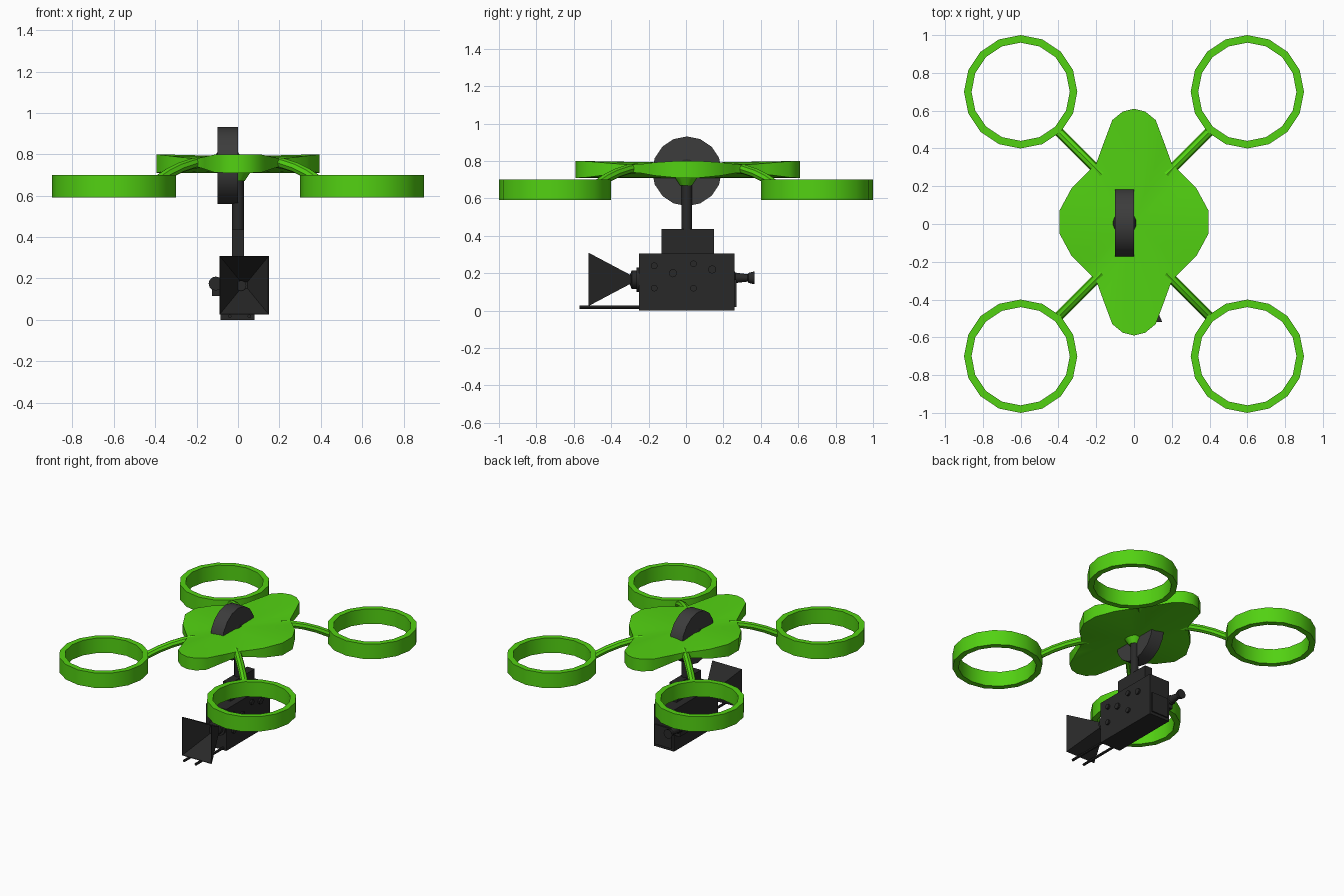
import bpy, bmesh, math
from mathutils import Vector

if "Cube" in bpy.data.objects:
    bpy.data.objects.remove(bpy.data.objects["Cube"])


def material(name, rgb):
    m = bpy.data.materials.new(name)
    m.diffuse_color = (*rgb, 1)
    m.use_nodes = True
    m.node_tree.nodes["Principled BSDF"].inputs["Base Color"].default_value = m.diffuse_color
    return m


GREEN = material("green", (0.085, 0.64, 0.006))
DARK = material("dark", (0.022, 0.022, 0.022))
GREY = material("dark_grey", (0.045, 0.045, 0.045))


def finish(ob, mat, smooth=True):
    ob.data.materials.append(mat)
    if smooth:
        bpy.ops.object.select_all(action='DESELECT')
        ob.select_set(True)
        bpy.context.view_layer.objects.active = ob
        bpy.ops.object.shade_smooth_by_angle(angle=math.radians(35))
    return ob


def from_bmesh(name, bm, mat, smooth=True):
    bmesh.ops.recalc_face_normals(bm, faces=bm.faces)
    me = bpy.data.meshes.new(name)
    bm.to_mesh(me)
    bm.free()
    ob = bpy.data.objects.new(name, me)
    bpy.context.collection.objects.link(ob)
    return finish(ob, mat, smooth)


def box(name, lo, hi, mat=DARK):
    bm = bmesh.new()
    bmesh.ops.create_cube(bm, size=1)
    for v in bm.verts:
        v.co = Vector([(a + b) / 2 + c * (b - a) for a, b, c in zip(lo, hi, v.co)])
    return from_bmesh(name, bm, mat, False)


def lathe(name, origin, axis, profile, mat=DARK, n=16, closed=False):
    """Spin (distance along axis, radius) pairs; closed joins last ring to first."""
    rot = Vector((0, 0, 1)).rotation_difference(Vector(axis))
    bm = bmesh.new()
    rings = [[bm.verts.new(Vector(origin) + rot @ Vector((r * math.cos(2 * math.pi * i / n),
              r * math.sin(2 * math.pi * i / n), d))) for i in range(n)] for d, r in profile]
    pairs = list(zip(rings, rings[1:]))
    if closed:
        pairs.append((rings[-1], rings[0]))
    else:
        bm.faces.new(rings[0])
        bm.faces.new(rings[-1])
    for a, b in pairs:
        for i in range(n):
            j = (i + 1) % n
            bm.faces.new((a[i], a[j], b[j], b[i]))
    return from_bmesh(name, bm, mat)


# Body plate: lobed outline, thinner at the four waists
quarter = [(0.395, 0.06), (0.33, 0.18), (0.265, 0.245), (0.2, 0.31),
           (0.16, 0.42), (0.115, 0.54), (0.06, 0.585)]
thin = [0.0, 0.4, 0.8, 1.0, 0.6, 0.1, 0.0]
q = [(x, y, t) for (x, y), t in zip(quarter, thin)]
right = [(x, -y, t) for x, y, t in reversed(q)] + q
outline = right + [(0, 0.6, 0)] + [(-x, y, t) for x, y, t in reversed(right)] + [(0, -0.6, 0)]
bm = bmesh.new()
top = [bm.verts.new((x, y + 0.01, 0.80 - 0.02 * t)) for x, y, t in outline]
bot = [bm.verts.new((x, y + 0.01, 0.71 + 0.03 * t)) for x, y, t in outline]
ct, cb = bm.verts.new((0, 0.01, 0.79)), bm.verts.new((0, 0.01, 0.71))
for i in range(len(outline)):
    j = (i + 1) % len(outline)
    bm.faces.new((top[i], top[j], ct))
    bm.faces.new((bot[j], bot[i], cb))
    bm.faces.new((top[j], top[i], bot[i], bot[j]))
from_bmesh("body_plate", bm, GREEN)

# Rotor guards and bent arms
for sx, side in ((-1, "left"), (1, "right")):
    for sy, end in ((-1, "front"), (1, "back")):
        lathe(f"{end}_{side}_rotor_guard", (0.6 * sx, 0.7 * sy, 0.59), (0, 0, 1),
              [(0, 0.3), (0.11, 0.3), (0.11, 0.26), (0, 0.26)], GREEN, 16, True)
        cu = bpy.data.curves.new("arm", 'CURVE')
        cu.dimensions = '3D'
        cu.bevel_depth = 0.026
        cu.bevel_resolution = 2
        cu.use_fill_caps = True
        sp = cu.splines.new('POLY')
        path = [(0.17, 0.26, 0.762), (0.22, 0.31, 0.755), (0.28, 0.37, 0.735),
                (0.34, 0.43, 0.705), (0.40, 0.49, 0.665)]
        sp.points.add(len(path) - 1)
        for p, (x, y, z) in zip(sp.points, path):
            p.co = (x * sx, y * sy, z, 1)
        tmp = bpy.data.objects.new("arm_path", cu)
        bpy.context.collection.objects.link(tmp)
        me = bpy.data.meshes.new_from_object(tmp.evaluated_get(bpy.context.evaluated_depsgraph_get()))
        bpy.data.objects.remove(tmp)
        arm = bpy.data.objects.new(f"{end}_{side}_arm", me)
        bpy.context.collection.objects.link(arm)
        me.materials.clear()
        finish(arm, GREEN)

# Wheel through the body, hub, collar and hanging pole
lathe("wheel", (-0.1, 0.005, 0.745), (1, 0, 0), [(0, 0.186), (0.1, 0.186)], GREY, 16)
lathe("wheel_hub", (-0.11, 0.005, 0.765), (1, 0, 0), [(0, 0.03), (0.01, 0.045), (0.11, 0.045), (0.12, 0.03)])
lathe("pole_collar", (0, 0, 0.67), (0, 0, 1), [(0, 0.032), (0.05, 0.065)], GREEN, 12)
lathe("pole", (0, 0.005, 0.42), (0, 0, 1), [(0, 0.028), (0.36, 0.028)], DARK, 12)

# Camera body with top block and rear door
box("camera_body", (-0.085, -0.25, 0), (0.08, 0.26, 0.305))
box("camera_top_block", (-0.03, -0.13, 0.30), (0.03, 0.15, 0.437))
box("camera_back_door", (-0.07, 0.255, 0.02), (0.065, 0.27, 0.165))

# Side knobs
for i, (y, z, r) in enumerate([(-0.17, 0.24, 0.018), (-0.17, 0.12, 0.018), (-0.07, 0.2, 0.022),
                               (0.04, 0.25, 0.018), (0.04, 0.12, 0.018), (0.14, 0.22, 0.022)]):
    lathe(f"side_knob_{i + 1}", (0.075, y, z), (1, 0, 0), [(0, r), (0.018, r)], DARK, 10)

# Lens and open pyramid hood
lathe("lens", (0.015, -0.24, 0.165), (0, -1, 0),
      [(0, 0.065), (0.025, 0.065), (0.025, 0.05), (0.05, 0.05), (0.06, 0.025), (0.09, 0.025)])
bm = bmesh.new()
loops = []
for y, h, v in ((-0.29, 0.02, 0.02), (-0.52, 0.12, 0.142), (-0.52, 0.116, 0.138), (-0.3, 0.016, 0.016)):
    loops.append([bm.verts.new((0.03 + a * h, y, 0.167 + b * v))
                  for a, b in ((-1, -1), (1, -1), (1, 1), (-1, 1))])
for a, b in zip(loops, loops[1:]):
    for i in range(4):
        j = (i + 1) % 4
        bm.faces.new((a[i], a[j], b[j], b[i]))
bm.faces.new(loops[0])
bm.faces.new(loops[-1])
from_bmesh("lens_hood", bm, DARK, False)

# Support rods under the hood
for side, x in (("left", -0.04), ("right", 0.055)):
    lathe(f"{side}_rod", (x, -0.24, 0.017), (0, -1, 0), [(0, 0.009), (0.33, 0.009)], DARK, 8)

# Viewfinder on the left side
box("viewfinder_mount", (-0.125, 0.14, 0.115), (-0.08, 0.25, 0.2))
lathe("viewfinder", (-0.108, 0.12, 0.175), (0, 1, 0),
      [(0, 0.034), (0.14, 0.034), (0.145, 0.028), (0.19, 0.022), (0.21, 0.02),
       (0.215, 0.027), (0.245, 0.034)], DARK, 12)
